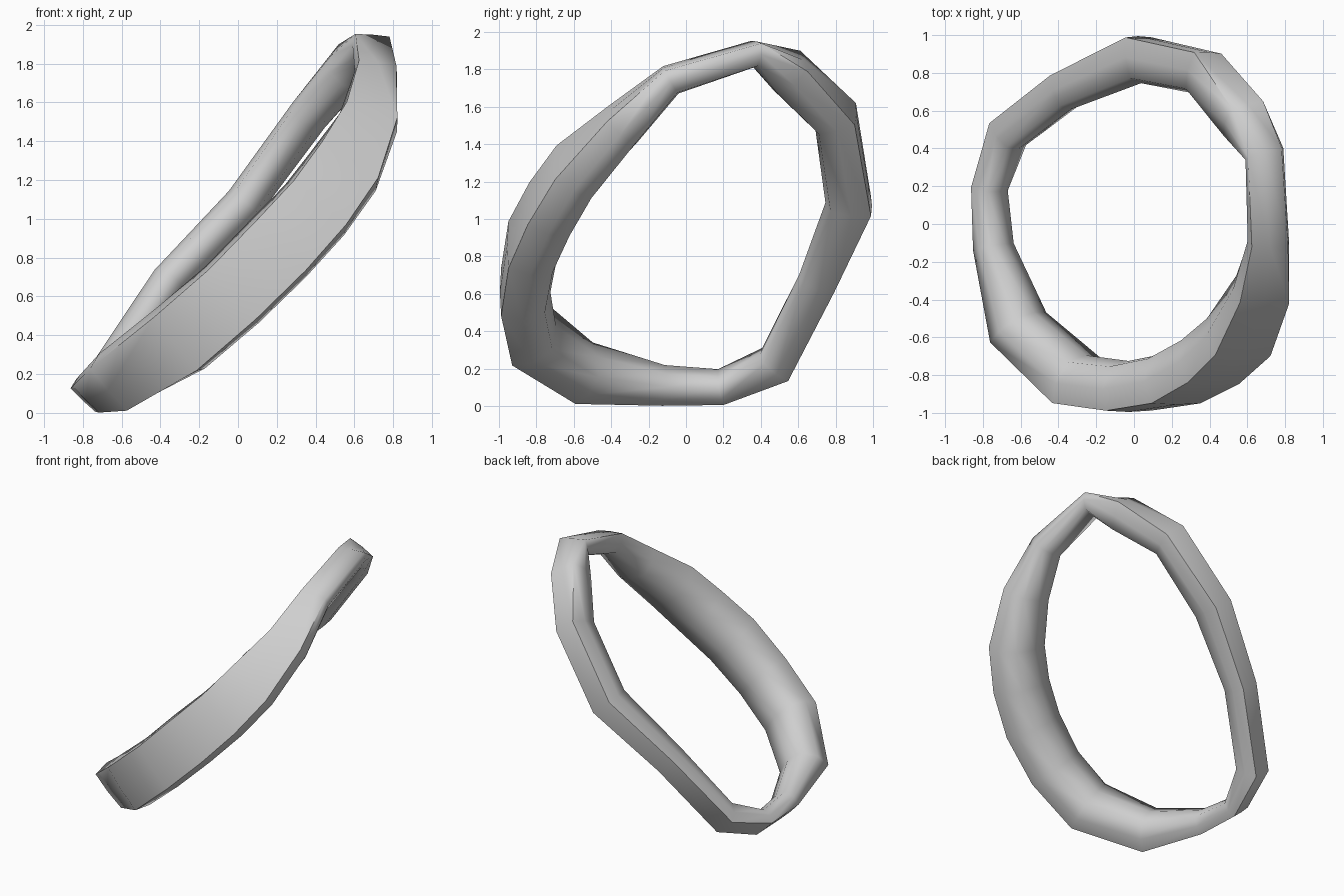
import bpy, bmesh, math
from mathutils import Vector

cube = bpy.data.objects.get("Cube")
if cube:
    bpy.data.objects.remove(cube, do_unlink=True)

# Single matte grey
grey = bpy.data.materials.new("light grey")
grey.use_nodes = True
colour = (0.62, 0.62, 0.62, 1)
grey.diffuse_color = colour
grey.node_tree.nodes["Principled BSDF"].inputs["Base Color"].default_value = colour

# Stations round the band: centre x, y, z, radial thickness, band width, roll in degrees
STATIONS = [
    (-0.29, -0.82, 0.39, 0.27, 0.40, 0),
    (-0.03, -0.86, 0.61, 0.27, 0.40, 0),
    (0.20, -0.82, 0.84, 0.28, 0.41, 0),
    (0.39, -0.72, 1.04, 0.28, 0.40, 3),
    (0.54, -0.59, 1.24, 0.27, 0.39, 8),
    (0.67, -0.34, 1.49, 0.23, 0.31, 20),
    (0.71, -0.08, 1.74, 0.16, 0.22, 32),
    (0.69, 0.37, 1.88, 0.14, 0.21, 42),
    (0.57, 0.55, 1.77, 0.24, 0.23, 15),
    (0.36, 0.80, 1.53, 0.24, 0.21, 0),
    (0.03, 0.87, 1.08, 0.25, 0.20, 0),
    (-0.36, 0.70, 0.68, 0.20, 0.18, 0),
    (-0.66, 0.47, 0.23, 0.20, 0.18, 0),
    (-0.757, 0.185, 0.11, 0.13, 0.20, 0),
    (-0.735, -0.12, 0.12, 0.15, 0.22, 0),
    (-0.60, -0.54, 0.19, 0.25, 0.33, 0),
]
# Section as (radial, axial) fractions: flat outer face, rounded inner face
SECTION = [(1, 0), (0.95, 0.88), (0.1, 1), (-0.78, 0.75),
           (-1, 0), (-0.78, -0.75), (0.1, -1), (0.95, -0.88)]
PLANE_NORMAL = Vector((-0.72, 0, 0.7)).normalized()

# Sweep the section round the closed loop
bm = bmesh.new()
rings = []
count = len(STATIONS)
sides = len(SECTION)
centres = [Vector(s[:3]) for s in STATIONS]
for i, (x, y, z, thick, width, roll) in enumerate(STATIONS):
    before = (centres[i] - centres[i - 1]).normalized()
    after = (centres[(i + 1) % count] - centres[i]).normalized()
    tangent = (before + after).normalized()
    flat = (PLANE_NORMAL - tangent * PLANE_NORMAL.dot(tangent)).normalized()
    out = tangent.cross(flat)
    c, s = math.cos(math.radians(roll)), math.sin(math.radians(roll))
    axial = flat * c - out * s
    radial = out * c + flat * s
    rings.append([bm.verts.new(centres[i] + radial * (r * thick / 2)
                               + axial * (a * width / 2)) for r, a in SECTION])
for i in range(count):
    here, there = rings[i], rings[(i + 1) % count]
    for k in range(sides):
        n = (k + 1) % sides
        bm.faces.new((here[k], here[n], there[n], there[k]))
bmesh.ops.recalc_face_normals(bm, faces=bm.faces)

mesh = bpy.data.meshes.new("ring_band")
bm.to_mesh(mesh)
bm.free()
band = bpy.data.objects.new("ring_band", mesh)
bpy.context.collection.objects.link(band)
mesh.materials.append(grey)
bpy.ops.object.select_all(action='DESELECT')
band.select_set(True)
bpy.context.view_layer.objects.active = band
bpy.ops.object.shade_smooth_by_angle(angle=math.radians(75))
